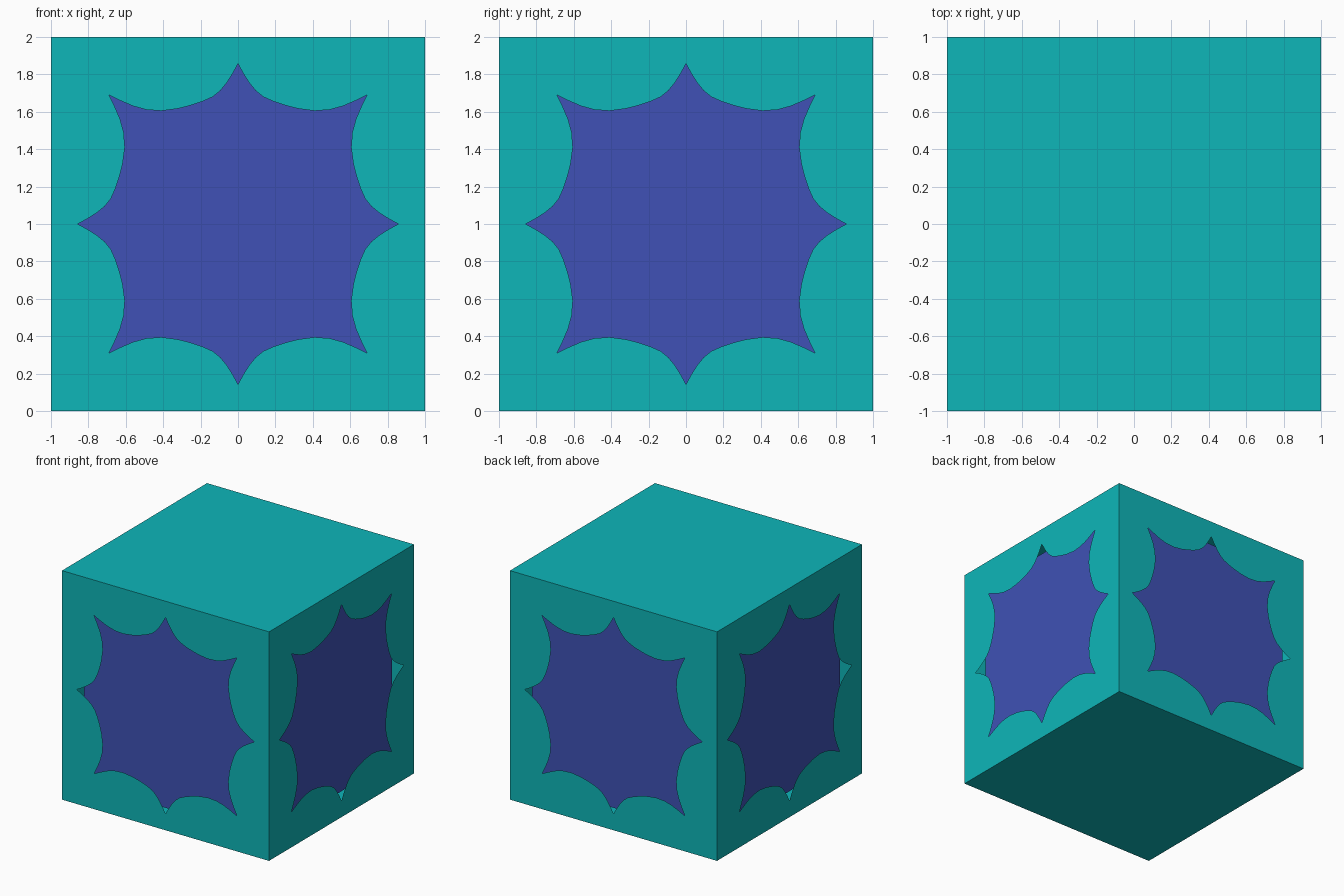
import bpy
import bmesh
from math import pi
from mathutils import Matrix, Vector

if "Cube" in bpy.data.objects:
    bpy.data.objects.remove(bpy.data.objects["Cube"], do_unlink=True)

HALF = 1.0    # half side of the outer box
CORE = 0.875  # half side of the inner block

# One scallop of the opening, from the top spike to the diagonal spike
SCALLOP = [(0, .857), (.028, .805), (.06, .755), (.095, .712), (.135, .68),
           (.19, .655), (.25, .635), (.32, .617), (.41, .605), (.49, .611),
           (.56, .63), (.63, .66), (.69, .69)]


def make_material(name, colour):
    mat = bpy.data.materials.new(name)
    mat.use_nodes = True
    mat.diffuse_color = (*colour, 1)
    mat.node_tree.nodes["Principled BSDF"].inputs["Base Color"].default_value = (*colour, 1)
    return mat


def finish(bm, name, mat):
    mesh = bpy.data.meshes.new(name)
    bm.to_mesh(mesh)
    bm.free()
    mesh.materials.append(mat)
    obj = bpy.data.objects.new(name, mesh)
    obj.location.z = HALF
    bpy.context.collection.objects.link(obj)
    return obj


teal = make_material("teal", (.0044, .468, .485))
blue = make_material("indigo", (.05, .083, .465))

# Outer shell: thin hollow box, open through a scalloped star on each side wall
bm = bmesh.new()
sector = SCALLOP + [(HALF, HALF), (0, HALF)]
for side in range(4):
    turn = Matrix.Rotation(side * pi / 2, 3, 'Z')
    for quarter in range(4):
        spin = Matrix.Rotation(quarter * pi / 2, 3, 'Y')
        for flip in (1, -1):
            points = [turn @ spin @ Vector((flip * x, -HALF, z)) for x, z in sector]
            bm.faces.new([bm.verts.new(p) for p in points[::flip]])

# Closed lid and floor
for flip in (1, -1):
    corners = [(-HALF, -HALF), (HALF, -HALF), (HALF, HALF), (-HALF, HALF)]
    bm.faces.new([bm.verts.new((x, y, flip * HALF)) for x, y in corners[::flip]])
bmesh.ops.remove_doubles(bm, verts=bm.verts, dist=.0001)
finish(bm, "outer_shell", teal)

# Inner block, seen through the openings
bm = bmesh.new()
bmesh.ops.create_cube(bm, size=2 * CORE)
finish(bm, "inner_block", blue)
